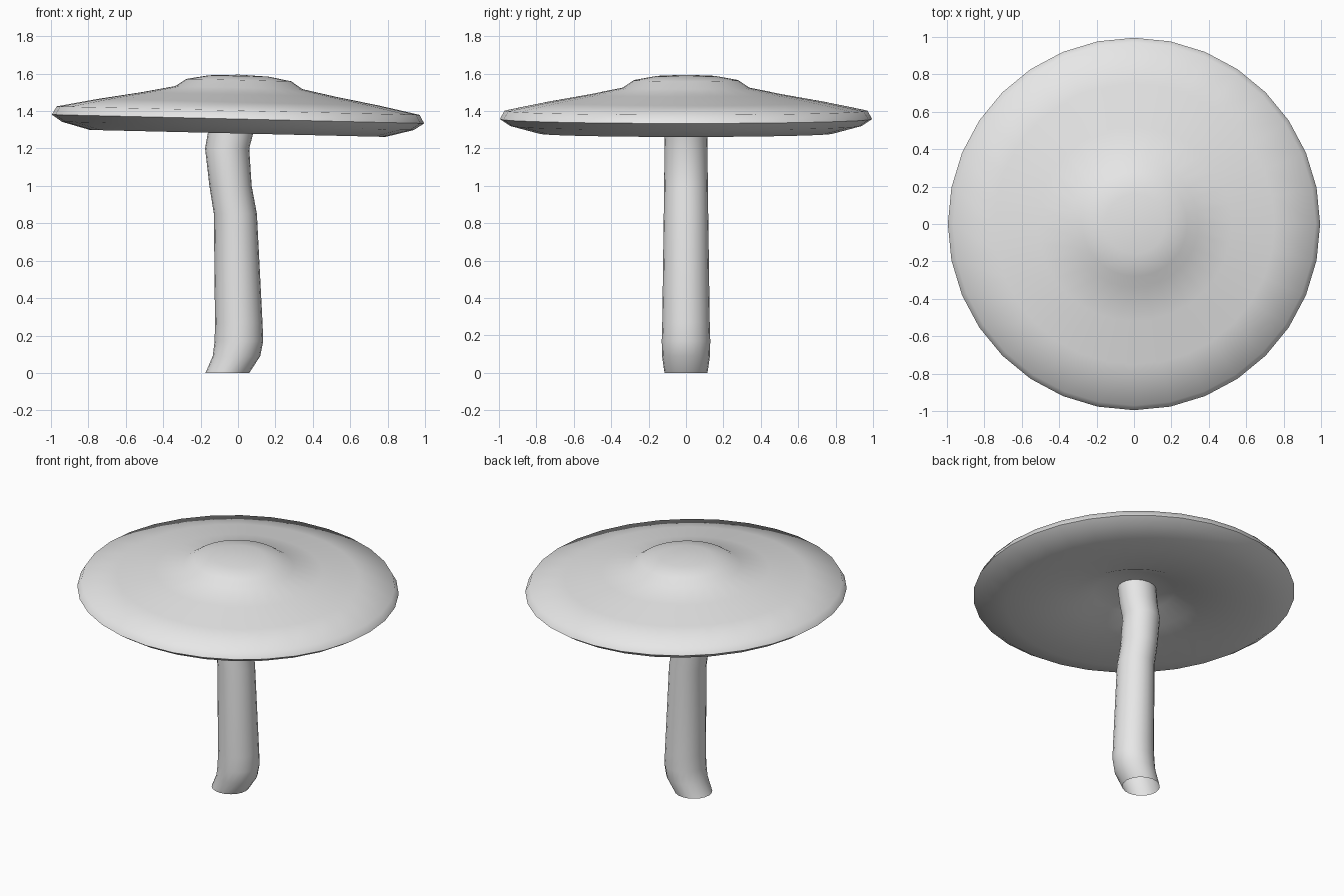
import bpy, bmesh, math
from mathutils import Matrix

cube = bpy.data.objects.get("Cube")
if cube:
    bpy.data.objects.remove(cube, do_unlink=True)

GREY = (0.8, 0.8, 0.8, 1.0)
mat = bpy.data.materials.new("pale_grey")
mat.use_nodes = True
mat.diffuse_color = GREY
mat.node_tree.nodes["Principled BSDF"].inputs["Base Color"].default_value = GREY


def loft(name, rings, segments, sharp, transform=None):
    """Skin a stack of rings (centre x, x radius, y radius, z); a zero radius makes a pole."""
    bm = bmesh.new()
    loops = []
    for cx, rx, ry, z in rings:
        count = segments if rx > 0 else 1
        loops.append([bm.verts.new((cx + rx * math.cos(math.tau * i / segments),
                                    ry * math.sin(math.tau * i / segments), z))
                      for i in range(count)])
    for low, high in zip(loops, loops[1:]):
        for i in range(segments):
            j = (i + 1) % segments
            if len(low) == 1:
                bm.faces.new((low[0], high[j], high[i]))
            elif len(high) == 1:
                bm.faces.new((low[i], low[j], high[0]))
            else:
                bm.faces.new((low[i], low[j], high[j], high[i]))
    if transform:
        bm.transform(transform)
    mesh = bpy.data.meshes.new(name)
    bm.to_mesh(mesh)
    bm.free()
    mesh.materials.append(mat)
    obj = bpy.data.objects.new(name, mesh)
    bpy.context.collection.objects.link(obj)
    bpy.ops.object.select_all(action='DESELECT')
    obj.select_set(True)
    bpy.context.view_layer.objects.active = obj
    bpy.ops.object.shade_smooth_by_angle(angle=math.radians(sharp))
    return obj


# Cap: hollow underside, rounded rim, sloping top with a low central dome
cap_profile = [(0, 0.05), (0.13, 0.04), (0.25, 0.015), (0.38, -0.04), (0.58, -0.066),
               (0.79, -0.077), (0.94, -0.037), (0.995, 0), (0.97, 0.045),
               (0.75, 0.09), (0.52, 0.131), (0.34, 0.168), (0.28, 0.208),
               (0.16, 0.23), (0, 0.237)]
tilt = Matrix.Translation((0, 0, 1.357)) @ Matrix.Rotation(math.radians(1.35), 4, 'Y')
loft("mushroom_cap", [(0, r, r, z) for r, z in cap_profile], 32, 80, tilt)

# Stem: bent tube, open at the foot, ending inside the cap
stem_rings = [(-0.057, 0.117, 0.115, 0), (-0.008, 0.127, 0.128, 0.09),
              (0.005, 0.13, 0.13, 0.17), (0.004, 0.127, 0.127, 0.27),
              (-0.014, 0.115, 0.119, 0.85), (-0.04, 0.113, 0.117, 1.0),
              (-0.058, 0.118, 0.115, 1.2), (-0.038, 0.122, 0.113, 1.29),
              (-0.02, 0.125, 0.113, 1.43)]
loft("mushroom_stem", stem_rings, 20, 60)
